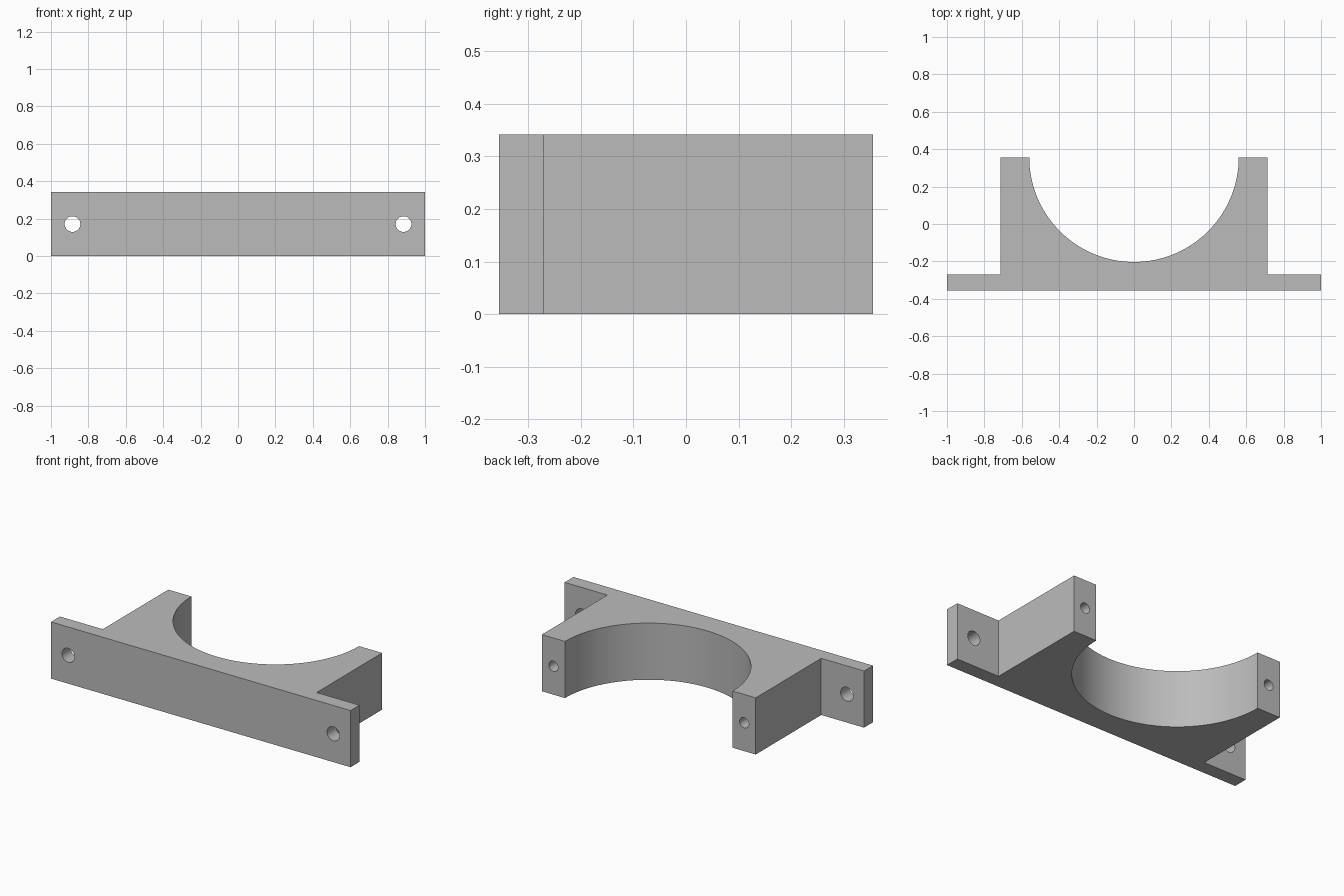
import bpy, bmesh
from math import cos, sin, acos, pi, radians

cube = bpy.data.objects.get("Cube")
if cube:
    bpy.data.objects.remove(cube, do_unlink=True)

HEIGHT = 0.342
FRONT, FLANGE_BACK, BACK = -0.355, -0.27, 0.355
BODY_X = 0.714
RADIUS, CENTRE_Y = 0.56, 0.357

gray = bpy.data.materials.new("plain_gray")
gray.use_nodes = True
color = (0.5, 0.5, 0.5, 1)
gray.diffuse_color = color
gray.node_tree.nodes["Principled BSDF"].inputs["Base Color"].default_value = color

# Bracket outline: flange, upright block and round saddle
steps = 64
saddle = [(RADIUS * cos(a), CENTRE_Y + RADIUS * sin(a))
          for a in (-pi * i / steps for i in range(1, steps))]
half = [(1, FRONT), (1, FLANGE_BACK), (BODY_X, FLANGE_BACK), (BODY_X, BACK), (RADIUS, BACK)]
outline = half + saddle + [(-x, y) for x, y in reversed(half)]

bm = bmesh.new()
base = bm.faces.new([bm.verts.new((x, y, 0)) for x, y in outline])
top = bmesh.ops.extrude_face_region(bm, geom=[base])["geom"]
bmesh.ops.translate(bm, vec=(0, 0, HEIGHT),
                    verts=[v for v in top if isinstance(v, bmesh.types.BMVert)])
bmesh.ops.recalc_face_normals(bm, faces=bm.faces)
mesh = bpy.data.meshes.new("saddle_bracket")
bm.to_mesh(mesh)
bm.free()
mesh.materials.append(gray)
bracket = bpy.data.objects.new("saddle_bracket", mesh)
bpy.context.collection.objects.link(bracket)
bpy.context.view_layer.objects.active = bracket


def drill(x, y_start, y_end, radius):
    """Cut a round hole along y at mid height."""
    bpy.ops.mesh.primitive_cylinder_add(
        vertices=32, radius=radius, depth=y_end - y_start,
        location=(x, (y_start + y_end) / 2, HEIGHT / 2), rotation=(pi / 2, 0, 0))
    cutter = bpy.context.object
    cutter.name = "hole_cutter"
    cutter.hide_render = True
    cutter.data.materials.append(gray)
    bpy.context.view_layer.objects.active = bracket
    cut = bracket.modifiers.new("hole", "BOOLEAN")
    cut.operation = "DIFFERENCE"
    cut.solver = "EXACT"
    cut.object = cutter
    bpy.ops.object.modifier_apply(modifier=cut.name)
    bpy.data.objects.remove(cutter, do_unlink=True)


# Through holes in the flange, blind screw holes in the ends of the arms
for side in (-1, 1):
    drill(side * 0.885, FRONT - 0.1, FLANGE_BACK + 0.1, 0.042)
    drill(side * 0.637, BACK - 0.3, BACK + 0.1, 0.031)

bpy.ops.object.select_all(action="DESELECT")
bracket.select_set(True)
bpy.context.view_layer.objects.active = bracket
bpy.ops.object.shade_smooth_by_angle(angle=radians(30))
